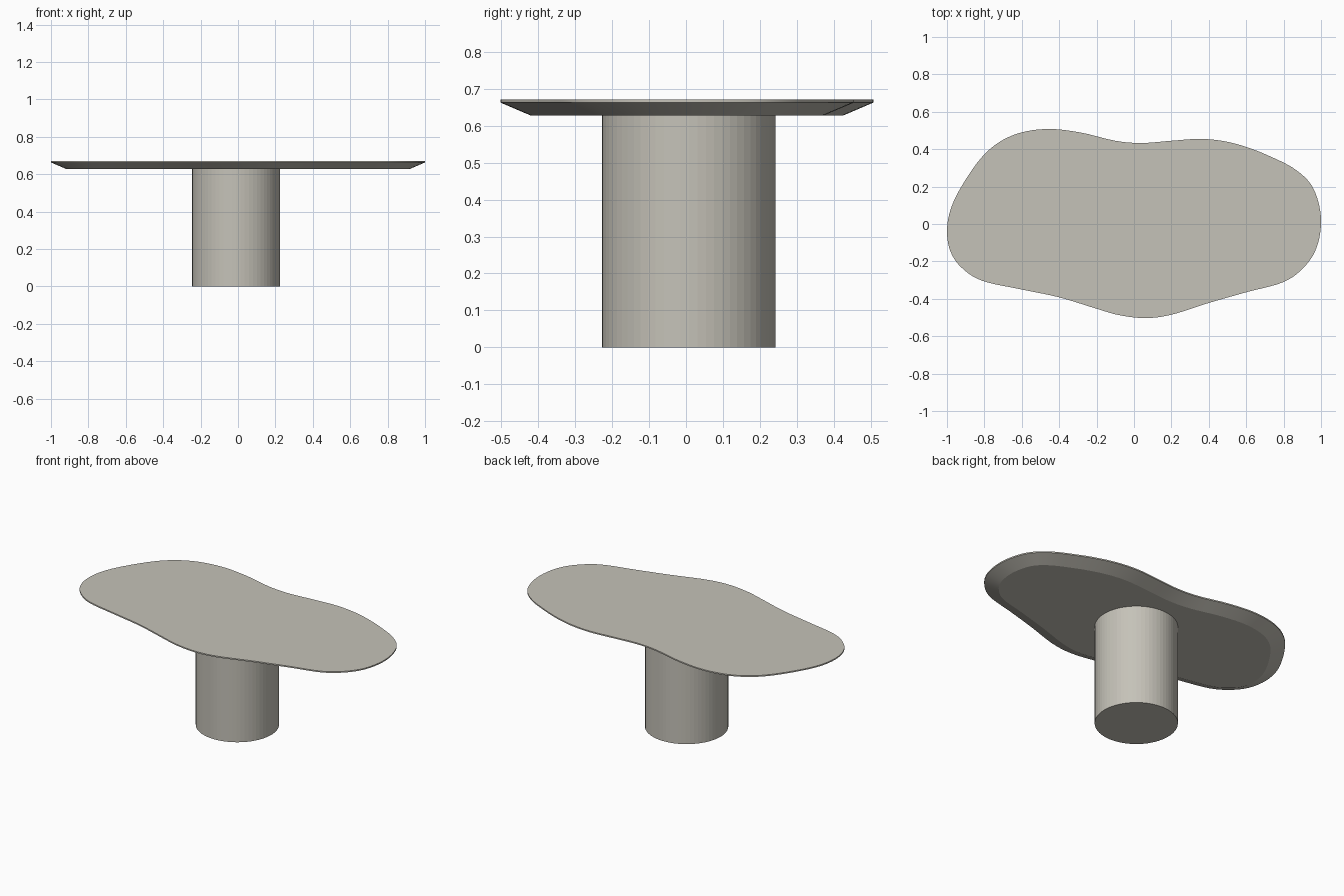
import bpy, bmesh, math
from mathutils import Vector

if "Cube" in bpy.data.objects:
    bpy.data.objects.remove(bpy.data.objects["Cube"])

stone = bpy.data.materials.new("warm_grey_stone")
stone.diffuse_color = (0.56, 0.54, 0.48, 1)
stone.use_nodes = True
stone.node_tree.nodes["Principled BSDF"].inputs["Base Color"].default_value = stone.diffuse_color

# Organic outline of the table top, counter-clockwise
OUTLINE = [(1.0, 0.0), (0.985, 0.12), (0.94, 0.22), (0.85, 0.30), (0.72, 0.365), (0.6, 0.412),
           (0.48, 0.443), (0.35, 0.455), (0.2, 0.445), (0.04, 0.433), (-0.1, 0.445),
           (-0.28, 0.488), (-0.45, 0.508), (-0.6, 0.49), (-0.72, 0.438), (-0.82, 0.35),
           (-0.92, 0.205), (-0.98, 0.08), (-1.0, -0.04), (-0.98, -0.15), (-0.92, -0.235),
           (-0.81, -0.304), (-0.6, -0.35), (-0.4, -0.392), (-0.2, -0.453), (-0.08, -0.487),
           (0.06, -0.503), (0.2, -0.485), (0.4, -0.422), (0.6, -0.365), (0.8, -0.31),
           (0.91, -0.23), (0.975, -0.13)]


def smooth_loop(pts, steps):
    """Closed Catmull-Rom curve through the points."""
    p, n, out = [Vector(q) for q in pts], len(pts), []
    for i in range(n):
        a, b, c, d = p[i - 1], p[i], p[(i + 1) % n], p[(i + 2) % n]
        for s in range(steps):
            t = s / steps
            out.append(0.5 * (2 * b + (c - a) * t + (2 * a - 5 * b + 4 * c - d) * t * t
                              + (3 * b - a - 3 * c + d) * t ** 3))
    return out


def inset(loop, dist):
    """Move a closed loop inward along its normals."""
    n, out = len(loop), []
    for i, q in enumerate(loop):
        t = (loop[(i + 3) % n] - loop[i - 3]).normalized()
        out.append(q + Vector((-t.y, t.x)) * dist)
    return out


def loft(name, rings):
    """Skin stacked (loop, z) rings from bottom to top and cap both ends."""
    bm = bmesh.new()
    vs = [[bm.verts.new((q.x, q.y, z)) for q in loop] for loop, z in rings]
    n = len(vs[0])
    for lo, hi in zip(vs, vs[1:]):
        for i in range(n):
            j = (i + 1) % n
            bm.faces.new((lo[i], lo[j], hi[j], hi[i]))
    bm.faces.new(vs[0][::-1])
    bm.faces.new(vs[-1])
    me = bpy.data.meshes.new(name)
    bm.to_mesh(me)
    bm.free()
    me.materials.append(stone)
    ob = bpy.data.objects.new(name, me)
    bpy.context.collection.objects.link(ob)
    return ob


# Table top: thin rim with a wide bevel underneath
edge = smooth_loop(OUTLINE, 5)
top = loft("table_top", [(inset(edge, 0.082), 0.628), (edge, 0.663), (edge, 0.671)])
bpy.context.view_layer.objects.active = top
top.select_set(True)
bpy.ops.object.shade_smooth_by_angle(angle=math.radians(20))

# Pedestal: faceted round column, slightly off centre
ring = [Vector((-0.01 + 0.235 * math.cos(a), 0.008 + 0.235 * math.sin(a)))
        for a in (2 * math.pi * i / 64 for i in range(64))]
loft("pedestal", [(ring, 0.0), (ring, 0.628)])
